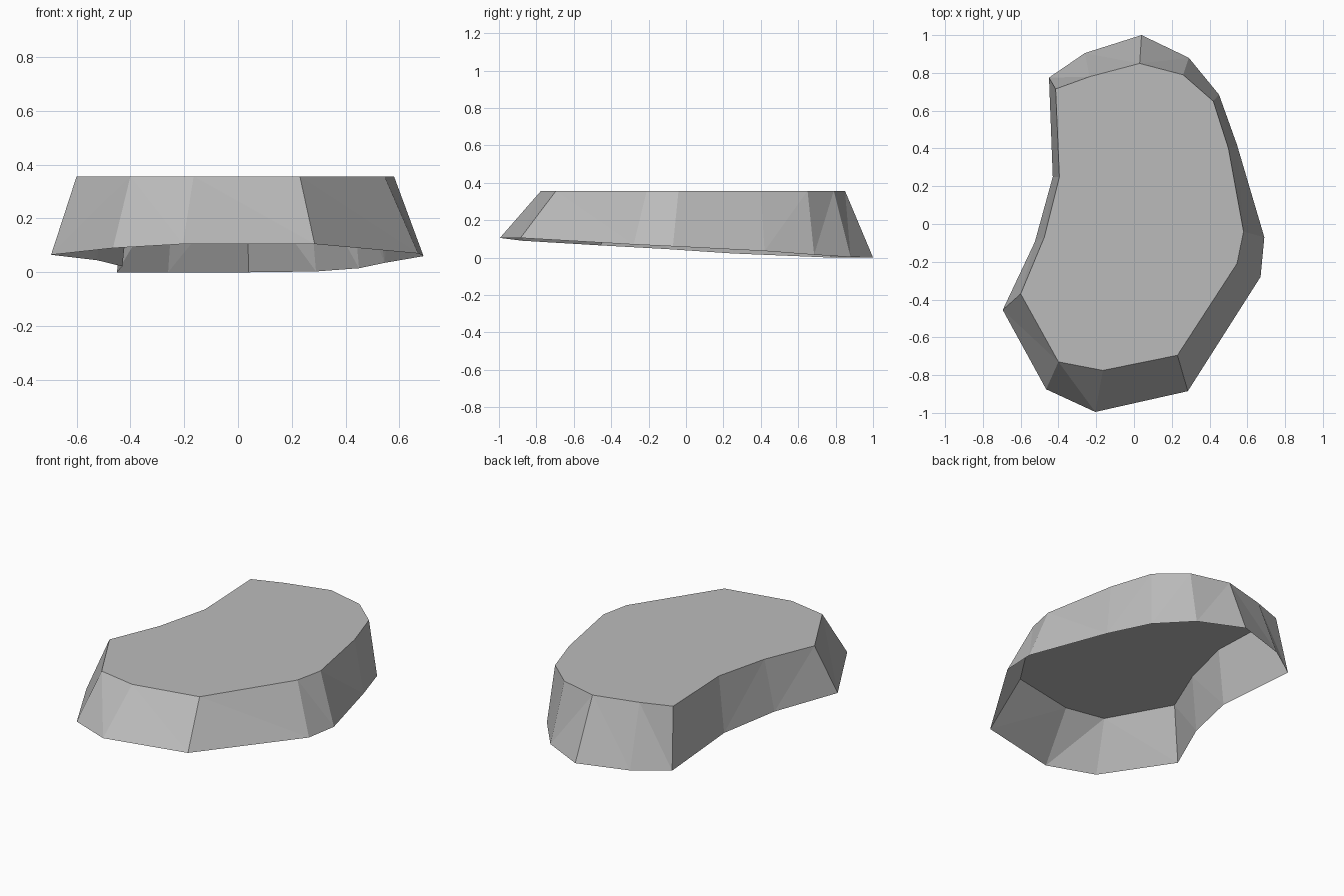
import bpy, bmesh

if "Cube" in bpy.data.objects:
    bpy.data.objects.remove(bpy.data.objects["Cube"])

# Rim stations, clockwise from the back: bottom x, y, z, then top x, y
STATIONS = [
    (0.04, 1.00, 0.00, 0.03, 0.85),
    (0.29, 0.88, 0.003, 0.26, 0.79),
    (0.45, 0.685, 0.015, 0.42, 0.65),
    (0.545, 0.42, 0.035, 0.50, 0.40),
    (0.69, -0.07, 0.06, 0.58, -0.04),
    (0.67, -0.28, 0.07, 0.545, -0.21),
    (0.285, -0.885, 0.105, 0.23, -0.695),
    (-0.205, -0.995, 0.105, -0.165, -0.775),
    (-0.465, -0.875, 0.09, -0.40, -0.73),
    (-0.695, -0.455, 0.065, -0.60, -0.37),
    (-0.525, -0.095, 0.045, -0.475, -0.07),
    (-0.43, 0.25, 0.022, -0.395, 0.25),
    (-0.45, 0.775, 0.00, -0.415, 0.715),
    (-0.26, 0.905, 0.00, -0.235, 0.78),
]
TOP_Z = 0.357

grey = bpy.data.materials.new("stone grey")
grey.diffuse_color = (0.5, 0.5, 0.5, 1)
grey.use_nodes = True
grey.node_tree.nodes["Principled BSDF"].inputs["Base Color"].default_value = grey.diffuse_color

bm = bmesh.new()
low = [bm.verts.new((x, y, z)) for x, y, z, _, _ in STATIONS]
high = [bm.verts.new((x, y, TOP_Z)) for _, _, _, x, y in STATIONS]

# Sloping side walls, open underneath
n = len(STATIONS)
for i in range(n):
    j = (i + 1) % n
    bm.faces.new((low[i], high[i], high[j], low[j]))

# Flat top, with the notch corner as its own triangle
corner = bm.faces.new((high[13], high[12], high[11]))
top = bm.faces.new([high[i] for i in reversed(range(n)) if i != 12])
bmesh.ops.recalc_face_normals(bm, faces=bm.faces[:])
top.normal_update()
if top.normal.z < 0:
    bmesh.ops.reverse_faces(bm, faces=bm.faces[:])
bmesh.ops.triangulate(bm, faces=bm.faces[:])

mesh = bpy.data.meshes.new("stone_shell")
bm.to_mesh(mesh)
bm.free()
mesh.materials.append(grey)
bpy.context.collection.objects.link(bpy.data.objects.new("stone_shell", mesh))
